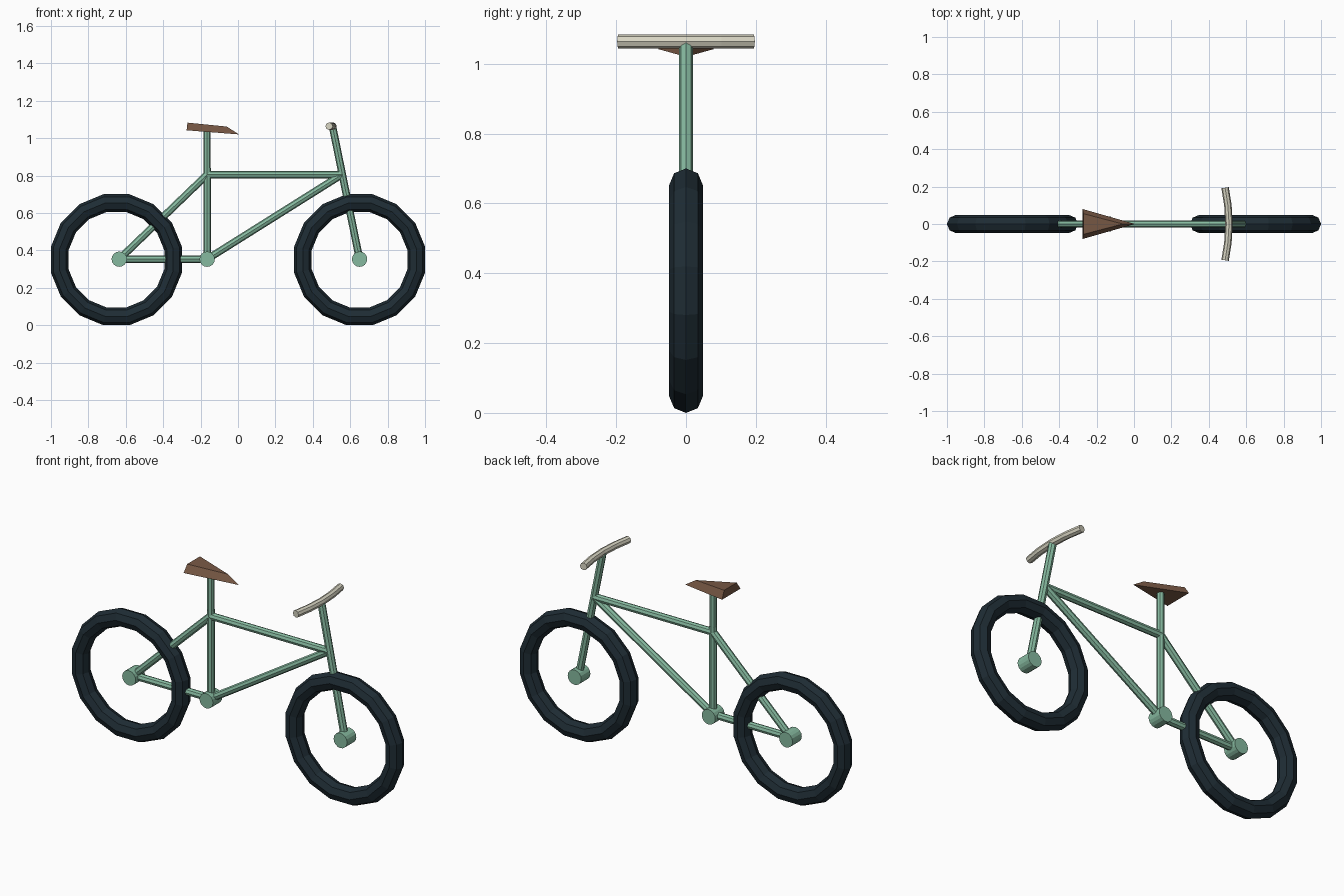
import bpy
from math import pi
from mathutils import Vector

if "Cube" in bpy.data.objects:
    bpy.data.objects.remove(bpy.data.objects["Cube"])


def material(name, rgb):
    m = bpy.data.materials.new(name)
    m.diffuse_color = (*rgb, 1)
    m.use_nodes = True
    m.node_tree.nodes["Principled BSDF"].inputs["Base Color"].default_value = m.diffuse_color
    return m


GREEN = material("frame_green", (0.24, 0.49, 0.35))
RUBBER = material("tyre_dark", (0.013, 0.025, 0.034))
BROWN = material("seat_brown", (0.19, 0.10, 0.06))
CREAM = material("bar_cream", (0.68, 0.66, 0.54))


def finish(name, mat):
    ob = bpy.context.object
    ob.name = name
    ob.data.materials.append(mat)
    return ob


def tube(name, a, b, r=0.02, sides=8, mat=GREEN):
    a, b = Vector(a), Vector(b)
    d = b - a
    bpy.ops.mesh.primitive_cylinder_add(
        vertices=sides, radius=r, depth=d.length, location=(a + b) / 2,
        rotation=d.to_track_quat('Z', 'Y').to_euler())
    return finish(name, mat)


# frame joints
rear = (-0.635, 0, 0.353)
front = (0.65, 0, 0.353)
crank = (-0.165, 0, 0.353)
seat_joint = (-0.165, 0, 0.805)
head = (0.555, 0, 0.805)
stem_top = (0.506, 0, 1.06)

# tyres
for name, x in (("rear_tyre", -0.65), ("front_tyre", 0.65)):
    bpy.ops.mesh.primitive_torus_add(
        major_segments=16, minor_segments=8, major_radius=0.309,
        minor_radius=0.048, location=(x, 0, 0.35), rotation=(pi / 2, pi / 16, 0))
    finish(name, RUBBER)

# hubs and crank shell
for name, p in (("rear_hub", rear), ("front_hub", front), ("crank_shell", crank)):
    tube(name, (p[0], -0.04, p[2]), (p[0], 0.04, p[2]), r=0.041, sides=16)

# frame tubes
tube("seat_tube", crank, (-0.165, 0, 0.84))
tube("seat_post", seat_joint, (-0.165, 0, 1.045), r=0.0185)
tube("top_tube", seat_joint, head)
tube("down_tube", crank, head)
tube("chain_stay", rear, crank)
tube("seat_stay", rear, seat_joint)
tube("fork_and_stem", front, stem_top)

# handlebar, swept gently backwards
cu = bpy.data.curves.new("handlebar", 'CURVE')
cu.dimensions = '3D'
cu.bevel_depth = 0.02
cu.bevel_resolution = 2
cu.use_fill_caps = True
path = [(0.487, -0.194), (0.502, -0.1), (0.508, 0), (0.502, 0.1), (0.487, 0.194)]
sp = cu.splines.new('POLY')
sp.points.add(len(path) - 1)
for pt, (x, y) in zip(sp.points, path):
    pt.co = (x, y, 1.064, 1)
sp.use_smooth = False
bar = bpy.data.objects.new("handlebar", cu)
bpy.context.collection.objects.link(bar)
cu.materials.append(CREAM)

# wedge seat: small top triangle over a wider lower one
verts = [(-0.27, -0.055, 1.083), (-0.27, 0.055, 1.083), (-0.06, 0, 1.062),
         (-0.275, -0.08, 1.042), (-0.275, 0.08, 1.042), (0.005, 0, 1.02)]
faces = [(0, 2, 1), (3, 4, 5), (0, 1, 4, 3), (0, 3, 5, 2), (1, 2, 5, 4)]
me = bpy.data.meshes.new("seat")
me.from_pydata(verts, [], faces)
me.materials.append(BROWN)
bpy.context.collection.objects.link(bpy.data.objects.new("seat", me))
